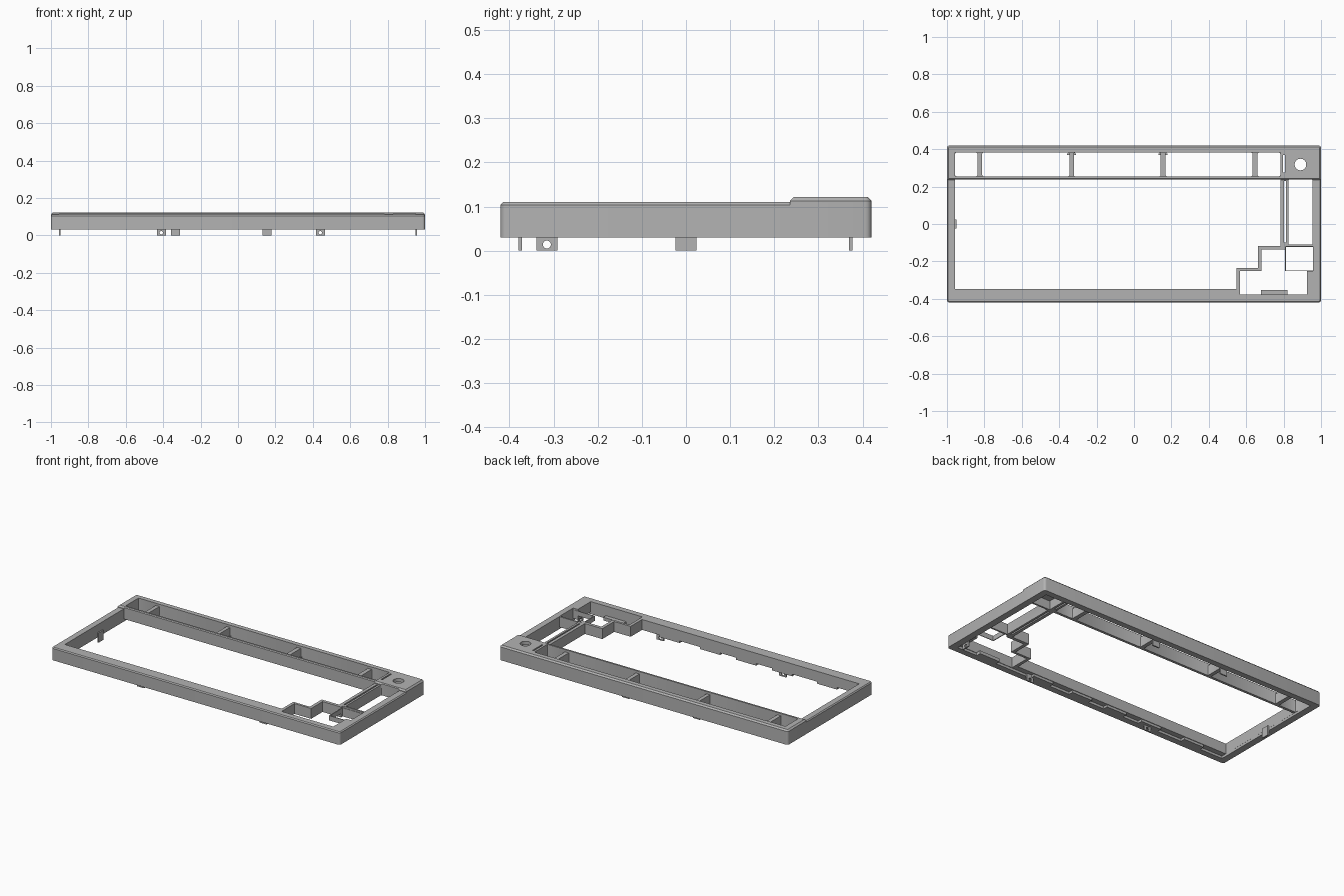
import bpy, bmesh, math
from mathutils import Matrix

cube = bpy.data.objects.get("Cube")
if cube:
    bpy.data.objects.remove(cube, do_unlink=True)

grey = bpy.data.materials.new("matte grey")
grey.use_nodes = True
colour = (0.45, 0.45, 0.45, 1)
grey.diffuse_color = colour
grey.node_tree.nodes["Principled BSDF"].inputs["Base Color"].default_value = colour


def add(name, bm):
    bmesh.ops.recalc_face_normals(bm, faces=bm.faces)
    mesh = bpy.data.meshes.new(name)
    bm.to_mesh(mesh)
    bm.free()
    mesh.materials.append(grey)
    ob = bpy.data.objects.new(name, mesh)
    bpy.context.scene.collection.objects.link(ob)
    return ob


def prism(points, z0, z1):
    bm = bmesh.new()
    face = bm.faces.new([bm.verts.new((x, y, z0)) for x, y in points])
    top = bmesh.ops.extrude_face_region(bm, geom=[face])["geom"]
    for v in top:
        if isinstance(v, bmesh.types.BMVert):
            v.co.z = z1
    return bm


def block(x0, x1, y0, y1, z0, z1):
    return prism([(x0, y0), (x1, y0), (x1, y1), (x0, y1)], z0, z1)


def round_corners(bm, keep, size, segments):
    edges = [e for e in bm.edges
             if abs(e.verts[0].co.z - e.verts[1].co.z) > 0.01 and keep(e.verts[0].co)]
    bmesh.ops.bevel(bm, geom=edges, offset=size, segments=segments,
                    profile=0.5, affect='EDGES')
    return bm


def chamfer_top(bm, z, size):
    edges = [e for e in bm.edges if all(abs(v.co.z - z) < 1e-4 for v in e.verts)]
    bmesh.ops.bevel(bm, geom=edges, offset=size, segments=1, affect='EDGES')
    return bm


def cylinder(radius, depth, matrix):
    bm = bmesh.new()
    bmesh.ops.create_cone(bm, cap_ends=True, segments=32, radius1=radius,
                          radius2=radius, depth=depth, matrix=matrix)
    return bm


def combine(ob, tools, operation):
    # Bake the booleans and discard the tool shapes
    helpers = [add("cutter", bm) for bm in tools]
    for helper in helpers:
        helper.hide_render = True
        mod = ob.modifiers.new("cut", 'BOOLEAN')
        mod.operation = operation
        mod.solver = 'EXACT'
        mod.object = helper
    bpy.context.view_layer.update()
    deps = bpy.context.evaluated_depsgraph_get()
    mesh = bpy.data.meshes.new_from_object(ob.evaluated_get(deps))
    ob.modifiers.clear()
    ob.data = mesh
    for helper in helpers:
        bpy.data.objects.remove(helper, do_unlink=True)


# Outer case: low front slab and raised rear band
slab = round_corners(block(-1, 1, -0.42, 0.26, 0.03, 0.11),
                     lambda c: c.y < 0, 0.014, 4)
rear = round_corners(block(-1, 1, 0.235, 0.42, 0.03, 0.122),
                     lambda c: c.y > 0.3, 0.014, 4)
case = add("case_frame", chamfer_top(slab, 0.11, 0.006))
combine(case, [chamfer_top(rear, 0.122, 0.009)], 'UNION')

# Openings through the top
main_opening = [(-0.957, -0.348), (0.548, -0.348), (0.548, -0.235), (0.662, -0.235),
                (0.662, -0.117), (0.783, -0.117), (0.783, 0.239), (-0.957, 0.239)]
corner_opening = [(0.567, -0.378), (0.925, -0.378), (0.925, -0.25), (0.957, -0.25),
                  (0.957, -0.12), (0.81, -0.12), (0.81, -0.137), (0.682, -0.137),
                  (0.682, -0.25), (0.567, -0.25)]
cuts = [prism(main_opening, -0.1, 0.2), prism(corner_opening, -0.1, 0.2)]
bays = [(-0.957, -0.837), (-0.812, -0.345), (-0.322, 0.143), (0.168, 0.634), (0.66, 0.783)]
for x0, x1 in bays:
    cuts.append(round_corners(block(x0, x1, 0.255, 0.382, -0.1, 0.2),
                              lambda c: True, 0.008, 2))
cuts.append(round_corners(block(0.825, 0.955, -0.11, 0.239, -0.1, 0.2),
                          lambda c: c.y > 0, 0.01, 3))
cuts += [
    block(0.803, 0.812, -0.1, 0.23, -0.1, 0.2),
    block(0.797, 0.806, 0.275, 0.37, -0.1, 0.2),
    # Lower divider tops, hollow underside and space below the dial corner
    block(-0.956, 0.782, 0.256, 0.381, 0.108, 0.2),
    block(-0.9575, 0.9575, -0.381, 0.3825, -0.1, 0.045),
    block(0.82, 0.957, 0.25, 0.381, -0.1, 0.1),
    cylinder(0.031, 0.4, Matrix.Translation((0.89, 0.318, 0.1))),
]
combine(case, cuts, 'DIFFERENCE')

# Thin rims around the square key bay
rims = [("bay_back_rim", (0.806, 0.957, -0.123, -0.117)),
        ("bay_side_rim", (0.807, 0.812, -0.25, -0.12)),
        ("bay_front_rim", (0.807, 0.957, -0.252, -0.248))]
for name, (x0, x1, y0, y1) in rims:
    add(name, block(x0, x1, y0, y1, 0.07, 0.1))

# Support blocks under the front lip
for i, x in enumerate((-0.73, -0.42, -0.17, 0.08, 0.36, 0.75)):
    add(f"front_support_{i + 1}", block(x - 0.07, x + 0.07, -0.381, -0.352, 0.03, 0.05))


def tab(name, x, y, along_x, hole):
    half_x, half_y = (0.024, 0.004) if along_x else (0.004, 0.024)
    ob = add(name, block(x - half_x, x + half_x, y - half_y, y + half_y, 0, 0.06))
    if hole:
        axis = 'X' if along_x else 'Y'
        turn = Matrix.Rotation(math.pi / 2, 4, axis)
        combine(ob, [cylinder(0.009, 0.1, Matrix.Translation((x, y, 0.014)) @ turn)],
                'DIFFERENCE')


# Snap tabs hanging below the rim
tab("front_tab_right", -0.41, -0.375, True, True)
tab("front_tab_left", 0.44, -0.375, True, True)
tab("rear_tab_right", -0.335, 0.373, True, False)
tab("rear_tab_left", 0.155, 0.373, True, False)
tab("side_tab_right", -0.953, 0, False, False)
tab("side_tab_left", 0.953, -0.315, False, True)

# Smooth the rounded corners while keeping hard edges crisp
bpy.ops.object.select_all(action='DESELECT')
case.select_set(True)
bpy.context.view_layer.objects.active = case
bpy.ops.object.shade_smooth_by_angle(angle=math.radians(30))
